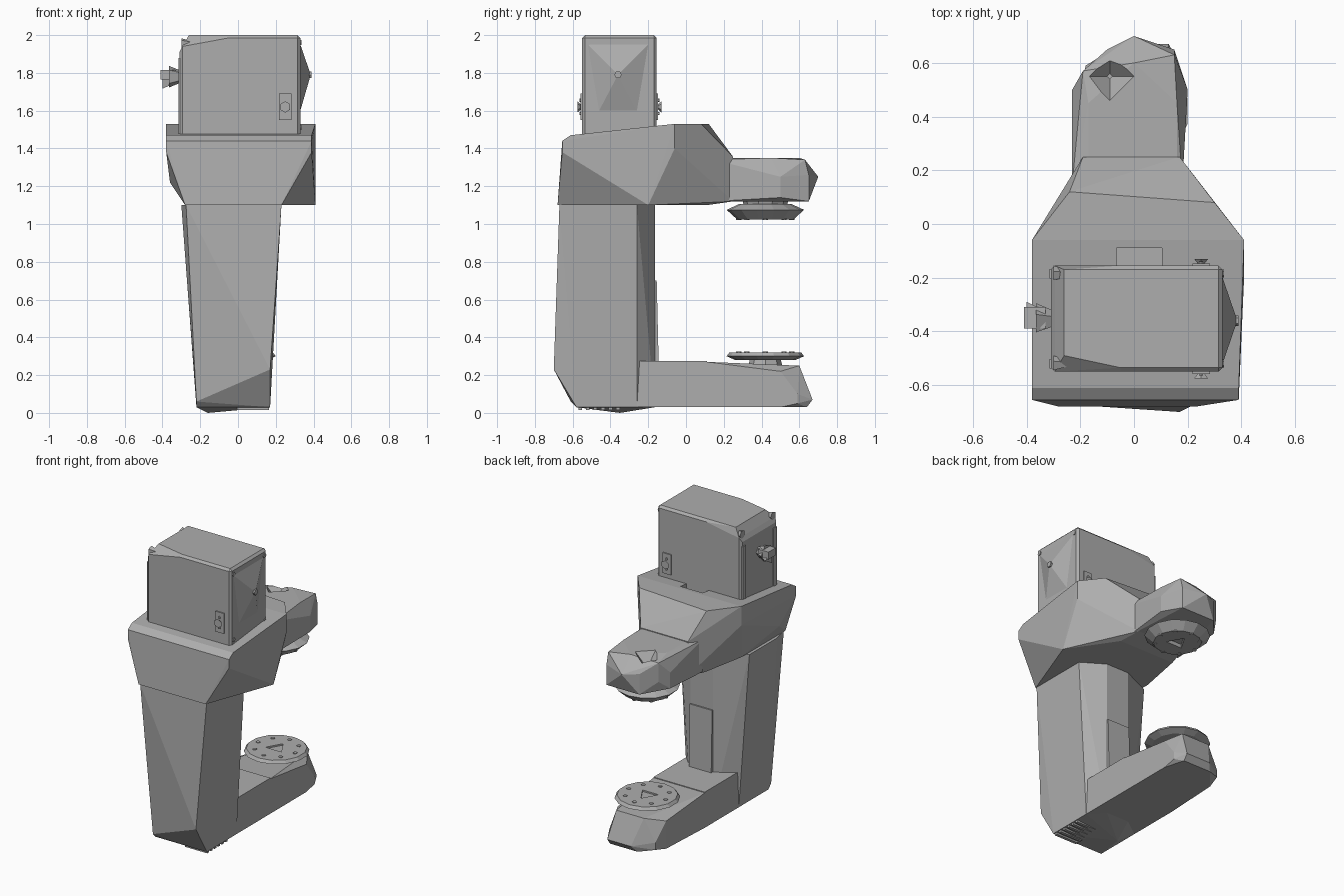
import bpy, bmesh
from math import sin, cos, pi
from mathutils import Vector, Matrix

default_cube = bpy.data.objects.get("Cube")
if default_cube:
    bpy.data.objects.remove(default_cube, do_unlink=True)

grey = bpy.data.materials.new("machine grey")
grey.use_nodes = True
grey.diffuse_color = (0.42, 0.42, 0.42, 1)
grey.node_tree.nodes["Principled BSDF"].inputs["Base Color"].default_value = grey.diffuse_color


def finish(name, bm):
    bmesh.ops.recalc_face_normals(bm, faces=bm.faces)
    mesh = bpy.data.meshes.new(name)
    bm.to_mesh(mesh)
    bm.free()
    mesh.materials.append(grey)
    obj = bpy.data.objects.new(name, mesh)
    bpy.context.collection.objects.link(obj)
    return obj


def rect(z, right, left, front, back):
    """Four corners of a level rectangle."""
    return [(x, y, z) for x in (right, left) for y in (front, back)]


def gate(y, right, left, bottom, top):
    """Four corners of an upright rectangle across the arm."""
    return [(x, y, z) for x in (right, left) for z in (bottom, top)]


def hull(name, points):
    """Faceted solid wrapped round corner points."""
    bm = bmesh.new()
    for point in points:
        bm.verts.new(point)
    result = bmesh.ops.convex_hull(bm, input=bm.verts)
    inner = {item for item in result["geom_interior"] + result["geom_unused"]
             if isinstance(item, bmesh.types.BMVert)}
    bmesh.ops.delete(bm, geom=list(inner), context='VERTS')
    bmesh.ops.dissolve_limit(bm, angle_limit=0.01, verts=bm.verts, edges=bm.edges)
    return finish(name, bm)


def box(name, centre, size):
    bm = bmesh.new()
    place = Matrix.Translation(centre) @ Matrix.Diagonal(Vector(size).to_4d())
    bmesh.ops.create_cube(bm, size=1, matrix=place)
    return finish(name, bm)


def cone(name, centre, radius, tip_radius, depth, sides=6, axis='Z'):
    turn = {'Z': Matrix(), 'X': Matrix.Rotation(pi / 2, 4, 'Y'),
            'Y': Matrix.Rotation(pi / 2, 4, 'X')}[axis]
    bm = bmesh.new()
    bmesh.ops.create_cone(bm, cap_ends=True, segments=sides, radius1=radius,
                          radius2=tip_radius, depth=depth,
                          matrix=Matrix.Translation(centre) @ turn)
    return finish(name, bm)


def carve(obj, cutter):
    modifier = obj.modifiers.new("cut", 'BOOLEAN')
    modifier.operation, modifier.solver, modifier.object = 'DIFFERENCE', 'EXACT', cutter
    graph = bpy.context.evaluated_depsgraph_get()
    mesh = bpy.data.meshes.new_from_object(obj.evaluated_get(graph))
    obj.modifiers.clear()
    obj.data = mesh
    bpy.data.objects.remove(cutter, do_unlink=True)


# Shared edges of the column and arms
col_right, col_left, col_corner, col_back = -0.22, 0.17, -0.26, -0.165
spine_right, spine_left = -0.09, 0.08
floor, arm_top, arm_joint = 0.03, 0.275, 0.11
housing_base, housing_top = 1.1, 1.53

# Tapering column with chamfered back corners and a slanted toe
hull("column",
     rect(housing_base, -0.3, 0.23, -0.56, col_corner)
     + rect(housing_base, -0.275, 0.23, -0.67, col_corner)
     + rect(housing_base, spine_right, spine_left, col_corner, col_back)
     + rect(floor, col_right, col_left, -0.58, col_corner)
     + rect(floor, spine_right, spine_left, col_corner, col_back)
     + [(col_left, -0.7, 0.23), (col_right, -0.61, 0.06), (-0.16, -0.35, 0)])
hull("column_back_cover",
     rect(arm_top, spine_right, spine_left, col_corner, -0.145)
     + rect(0.7, spine_right, spine_left, col_corner, -0.155))

# Vent slats on the underside of the toe
for step in range(6):
    box(f"vent_slat_{step + 1}", (0.08, -0.56 + step * 0.04, 0.027), (0.17, 0.02, 0.024))

# Lower arm and its faceted end
hull("lower_arm",
     gate(-0.4, col_right, col_left, floor, arm_top)
     + gate(arm_joint, col_right, col_left, floor, arm_top))
hull("lower_arm_end",
     gate(arm_joint, col_right, col_left, floor, 0.27)
     + gate(0.5, -0.2, col_left, floor, 0.22)
     + gate(0.6, -0.1, 0.11, floor, 0.25)
     + gate(0.59, -0.18, col_left, 0.05, 0.1)
     + gate(0.64, -0.08, 0.13, floor, 0.12)
     + [(-0.05, 0.67, 0.07), (0.13, 0.67, 0.07)])

# Broad shoulder housing with a notch behind the cabinet
shoulder = hull("shoulder",
                rect(housing_base, -0.28, 0.23, -0.68, -0.2)
                + gate(-0.655, -0.38, 0.39, 1.38, 1.44)
                + gate(-0.61, -0.38, 0.39, 1.38, 1.47)
                + gate(-0.06, -0.38, 0.41, 1.4, housing_top)
                + [(-0.36, -0.5, 1.22), (0.41, -0.2, housing_base),
                   (0.3, 0.08, housing_top), (-0.24, 0.12, housing_top)]
                + gate(arm_joint, col_right, 0.2, housing_base, 1.4)
                + gate(0.25, -0.19, 0.17, 1.12, 1.355))
carve(shoulder, box("notch_cutter", (0.02, -0.15, 1.54), (0.17, 0.12, 0.12)))

# Faceted upper arm end with a hollow in the top
hand = hull("upper_arm_end",
            gate(0.15, -0.23, 0.18, 1.12, 1.34)
            + gate(0.5, -0.23, 0.2, 1.14, 1.25)
            + gate(0.57, -0.19, 0.16, 1.2, 1.33)
            + rect(1.35, -0.17, 0.16, 0.25, 0.45)
            + gate(0.65, -0.1, 0.15, 1.12, 1.26)
            + [(0, 0.6, 1.35), (0, 0.7, 1.25), (0.15, 0.63, 1.34)])
carve(hand, cone("hollow_cutter", (-0.09, 0.55, 1.32), 0.01, 0.11, 0.1, 4))

# Paired flanges facing each other, each with a bolt ring and an opening
reach, wide = 0.42, 0.205


def flange(name, height, thick, facing, base, face):
    disc = cone(name, (0, reach, height), base, face, thick, 14)
    level = height + facing * thick / 2
    carve(disc, cone("bore_cutter", (0, reach, level), 0.07, 0.07, thick, 3))
    for turn in range(8):
        angle = pi * turn / 4
        spot = (0.14 * cos(angle), reach + 0.14 * sin(angle), level)
        cone(f"{name}_bolt_{turn + 1}", spot, 0.014, 0.014, 0.008)


flange("lower_flange", 0.31, 0.02, 1, wide, 0.19)
cone("lower_flange_rim", (0, reach, 0.29), 0.16, wide, 0.02, 14)
cone("lower_flange_neck", (0, reach, 0.25), 0.1, 0.08, 0.08, 8)
flange("upper_flange", 1.05, 0.05, -1, 0.15, wide)
cone("upper_flange_rim", (0, reach, 1.09), wide, 0.14, floor, 14)
cone("upper_flange_neck", (0, reach, 1.12), 0.11, 0.13, 0.08, 10)

# Control cabinet on top, its front right corner worn back
cab_right, cab_left, cab_front, cab_back = -0.31, 0.33, -0.55, -0.155
cab_base, cab_top, trim = 1.46, 2, 0.015
hull("cabinet",
     rect(cab_base, cab_right, cab_left, cab_front + trim, cab_back - trim)
     + rect(cab_base, cab_right + trim, cab_left - trim, cab_front, cab_back)
     + rect(1.91, cab_right, cab_left, cab_front + trim, cab_back - trim)
     + rect(1.94, cab_right + trim, cab_left - trim, cab_front, cab_back)
     + rect(cab_top - trim, -0.05, cab_left - trim, cab_front, cab_back)
     + rect(cab_top - trim, 0, cab_left, cab_front + trim, cab_back - trim)
     + rect(cab_top, -0.05, cab_left - trim, cab_front + trim, cab_back - trim)
     + rect(cab_top, -0.26, 0, -0.49, cab_back - trim))
corners = {"front": cab_front + 0.03, "back": cab_back - 0.03}
for side, y in corners.items():
    box(f"cabinet_{side}_edge_strip", (cab_right, y, 1.68), (0.01, 0.036, 0.4))
    cone(f"cabinet_{side}_corner_lug", (-0.275, y, 1.955), 0.03, 0.015, 0.05, 5, 'X')
    for place, z in (("lower", 1.51), ("upper", 1.96)):
        cone(f"{side}_{place}_screw", (cab_left, y, z), trim, trim, 0.01, 6, 'X')

# Shallow peaked cover on the left wall
peak = [(cab_left, y, z) for y, z in ((-0.52, 1.95), (-0.2, 1.95), (-0.46, 1.6), (-0.26, 1.6))]
hull("cabinet_side_peak", peak + [(0.385, -0.36, 1.79)])
cone("side_peak_screw", (0.38, -0.36, 1.79), 0.02, 0.02, 0.02, 6, 'X')

# Cable connector on the right wall
cone("connector_body", (-0.33, -0.355, 1.78), 0.06, 0.03, 0.07, 5, 'X')
box("connector_tab", (-0.37, -0.35, 1.79), (0.08, 0.08, 0.05))
cone("connector_spur", (-0.37, -0.34, 1.76), 0.05, 0.02, 0.06, 3, 'X')

# Latches with knobs on the front and back walls
for side, wall, outward in (("front", cab_front, -1), ("back", cab_back, 1)):
    box(f"{side}_latch_plate", (0.25, wall, 1.62), (0.065, 0.016, 0.14))
    for row in (-1, 0, 1):
        spot = (0.25, wall + outward * 0.01, 1.62 + row * 0.035)
        cone(f"{side}_latch_rivet_{row + 2}", spot, 0.009, 0.009, 0.01, 6, 'Y')
    inner, outer = (0.012, 0.03)[::outward], wall + outward * 0.015
    cone(f"{side}_latch_knob", (0.25, outer, 1.62), inner[1], inner[0], 0.02, 6, 'Y')
